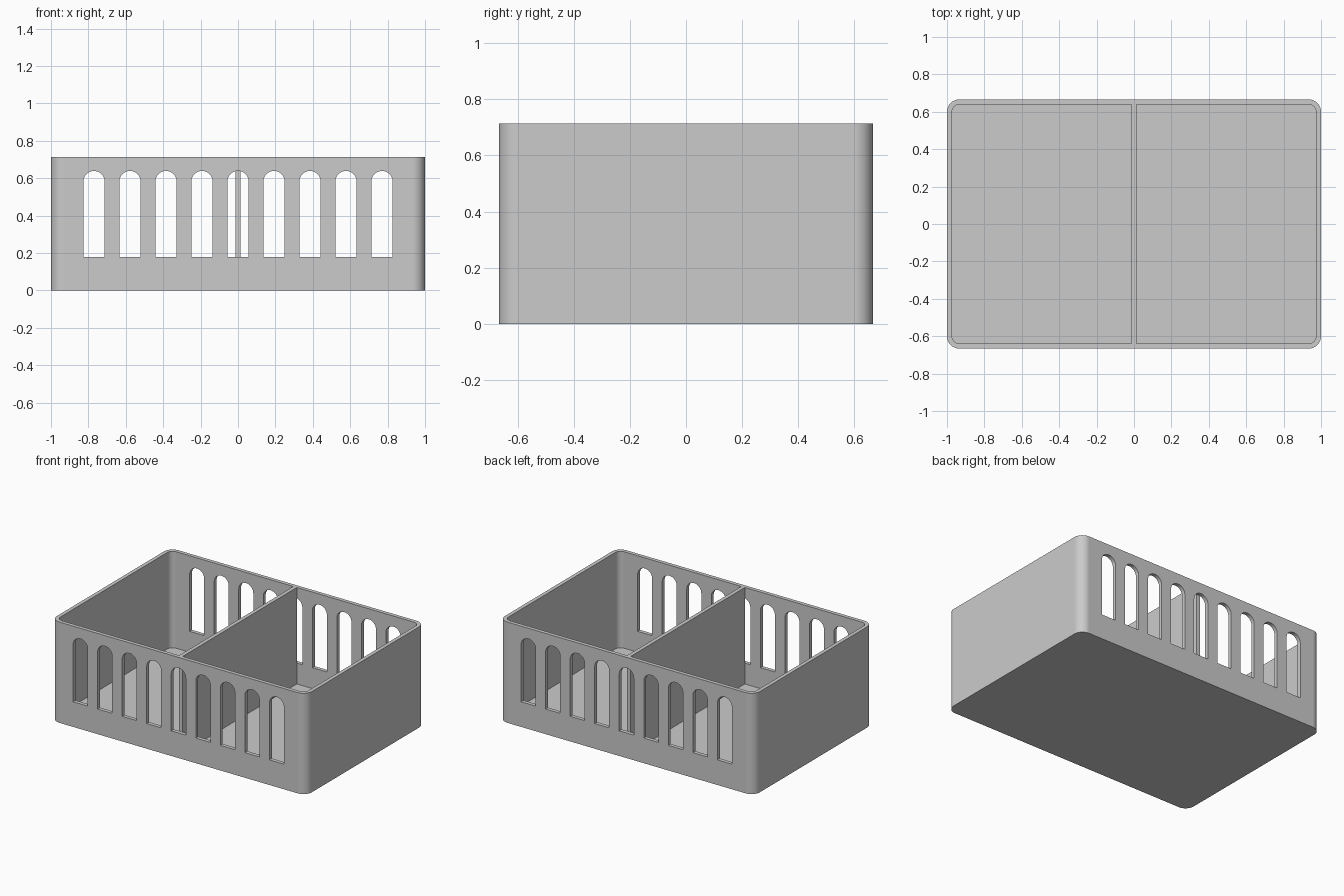
import bpy
import bmesh
import math
from mathutils import Vector

if "Cube" in bpy.data.objects:
    bpy.data.objects.remove(bpy.data.objects["Cube"], do_unlink=True)

LENGTH, DEPTH, HEIGHT = 2.0, 1.333, 0.714
WALL, FLOOR, CORNER = 0.027, 0.03, 0.067
SLOT_COUNT, SLOT_STEP, SLOT_WIDTH = 9, 0.1925, 0.114
SLOT_BOTTOM, SLOT_TOP = 0.178, 0.639

grey = bpy.data.materials.new("plain grey")
grey.use_nodes = True
grey.diffuse_color = (0.6, 0.6, 0.6, 1)
grey.node_tree.nodes["Principled BSDF"].inputs["Base Color"].default_value = (0.6, 0.6, 0.6, 1)


def arc(cx, cy, radius, start, end, steps):
    """Points along a circular arc, angles in degrees."""
    angles = [math.radians(start + (end - start) * i / steps) for i in range(steps + 1)]
    return [(cx + radius * math.cos(a), cy + radius * math.sin(a)) for a in angles]


def rounded_rectangle(length, depth, radius):
    x, y = length / 2 - radius, depth / 2 - radius
    points = []
    for i, (sx, sy) in enumerate([(1, 1), (-1, 1), (-1, -1), (1, -1)]):
        points += arc(sx * x, sy * y, radius, 90 * i, 90 * i + 90, 12)
    return points


def prism(bm, outline, direction):
    """Extrude a closed outline of 3D points into a solid."""
    face = bm.faces.new([bm.verts.new(p) for p in outline])
    result = bmesh.ops.extrude_face_region(bm, geom=[face], use_keep_orig=True)
    verts = [v for v in result["geom"] if isinstance(v, bmesh.types.BMVert)]
    bmesh.ops.translate(bm, verts=verts, vec=Vector(direction))


def make_object(name, solids):
    bm = bmesh.new()
    for outline, direction in solids:
        prism(bm, outline, direction)
    bmesh.ops.recalc_face_normals(bm, faces=bm.faces)
    mesh = bpy.data.meshes.new(name)
    bm.to_mesh(mesh)
    bm.free()
    mesh.materials.append(grey)
    obj = bpy.data.objects.new(name, mesh)
    bpy.context.collection.objects.link(obj)
    return obj


def select_only(obj):
    bpy.ops.object.select_all(action="DESELECT")
    obj.select_set(True)
    bpy.context.view_layer.objects.active = obj


def cut(target, cutter):
    modifier = target.modifiers.new("cut", "BOOLEAN")
    modifier.operation = "DIFFERENCE"
    modifier.solver = "EXACT"
    modifier.object = cutter
    select_only(target)
    bpy.ops.object.modifier_apply(modifier=modifier.name)
    bpy.data.objects.remove(cutter, do_unlink=True)


# Open tray with rounded corners
outer = [(x, y, 0) for x, y in rounded_rectangle(LENGTH, DEPTH, CORNER)]
inner = [(x, y, FLOOR) for x, y in
         rounded_rectangle(LENGTH - 2 * WALL, DEPTH - 2 * WALL, CORNER - WALL)]
tray = make_object("tray", [(outer, (0, 0, HEIGHT))])
cut(tray, make_object("cavity_cutter", [(inner, (0, 0, HEIGHT))]))

# Arched slots through the front and back walls
half = SLOT_WIDTH / 2
slots = []
for i in range(SLOT_COUNT):
    cx = (i - (SLOT_COUNT - 1) / 2) * SLOT_STEP
    outline = [(cx - half, SLOT_BOTTOM), (cx + half, SLOT_BOTTOM)]
    outline += arc(cx, SLOT_TOP - half, half, 0, 180, 20)
    slots.append(([(x, -1, z) for x, z in outline], (0, 2, 0)))
cut(tray, make_object("slot_cutter", slots))

# Smooth curves with crisp edges
select_only(tray)
bpy.ops.object.shade_smooth_by_angle(angle=math.radians(30))
weighted = tray.modifiers.new("even shading", "WEIGHTED_NORMAL")
weighted.keep_sharp = True

# Central divider between the two compartments
dx, dy = WALL / 2, DEPTH / 2 - WALL
base = [(-dx, -dy, FLOOR), (dx, -dy, FLOOR), (dx, dy, FLOOR), (-dx, dy, FLOOR)]
make_object("divider", [(base, (0, 0, HEIGHT - FLOOR))])
